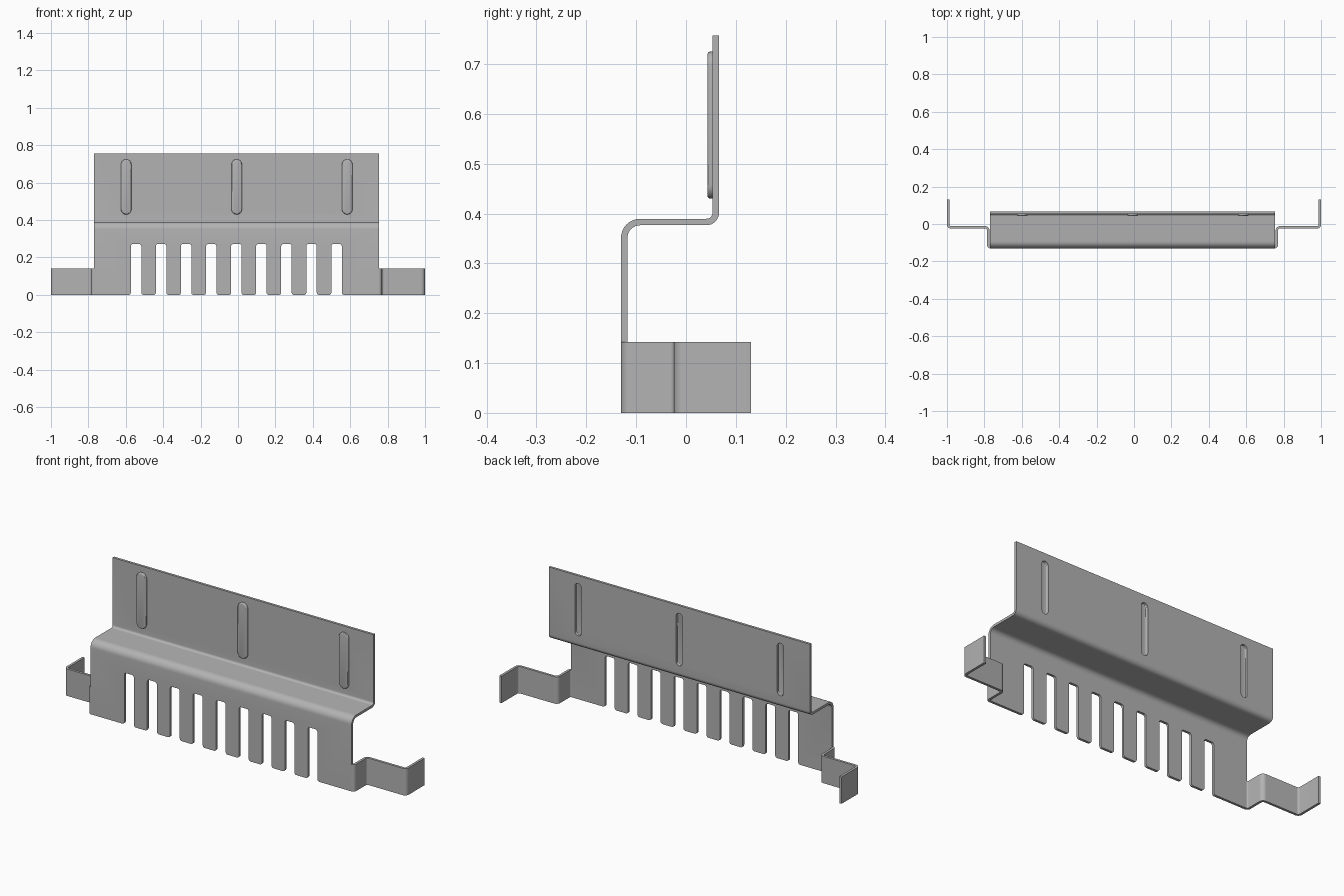
import bpy, bmesh, math
from mathutils import Vector

old = bpy.data.objects.get("Cube")
if old:
    bpy.data.objects.remove(old, do_unlink=True)

T = 0.013                       # sheet thickness
LEFT, RIGHT = -0.77, 0.755      # side edges of the main sheet

steel = bpy.data.materials.new("grey steel")
steel.use_nodes = True
GREY = (0.45, 0.45, 0.45, 1)
steel.diffuse_color = GREY
steel.node_tree.nodes["Principled BSDF"].inputs["Base Color"].default_value = GREY


def sheet_outline(points, radii, steps=8):
    """Closed outline of a bent strip; radii are centreline bend radii."""
    pts = [Vector(p) for p in points]
    path = []
    first = (pts[1] - pts[0]).normalized()
    path.append((pts[0], first))
    for i, r in enumerate(radii, 1):
        a = (pts[i] - pts[i - 1]).normalized()
        b = (pts[i + 1] - pts[i]).normalized()
        turn = math.atan2(a.x * b.y - a.y * b.x, a.dot(b))
        start = pts[i] - a * r * math.tan(abs(turn) / 2)
        side = math.copysign(1, turn)
        centre = start + Vector((-a.y, a.x)) * r * side
        for k in range(steps + 1):
            ang = turn * k / steps
            c, s = math.cos(ang), math.sin(ang)
            d = Vector((a.x * c - a.y * s, a.x * s + a.y * c))
            path.append((centre + Vector((d.y, -d.x)) * r * side, d))
    path.append((pts[-1], (pts[-1] - pts[-2]).normalized()))
    offset = [(p, Vector((-d.y, d.x)) * T / 2) for p, d in path]
    return [p + n for p, n in offset] + [p - n for p, n in reversed(offset)]


def prism(name, outline, place, lo, hi, bevel=0):
    """Extrude an outline from lo to hi; place maps (u, v, depth) to xyz."""
    bm = bmesh.new()
    ends = [[bm.verts.new(place(p[0], p[1], d)) for p in outline] for d in (lo, hi)]
    bm.faces.new(ends[0])
    cap = bm.faces.new(ends[1])
    n = len(outline)
    for i in range(n):
        j = (i + 1) % n
        bm.faces.new((ends[0][i], ends[0][j], ends[1][j], ends[1][i]))
    bmesh.ops.recalc_face_normals(bm, faces=bm.faces)
    if bevel:
        bmesh.ops.bevel(bm, geom=list(cap.edges), offset=bevel, segments=3,
                        profile=0.5, affect='EDGES')
    mesh = bpy.data.meshes.new(name)
    bm.to_mesh(mesh)
    bm.free()
    mesh.materials.append(steel)
    obj = bpy.data.objects.new(name, mesh)
    bpy.context.collection.objects.link(obj)
    return obj


def select_only(obj):
    bpy.ops.object.select_all(action='DESELECT')
    obj.select_set(True)
    bpy.context.view_layer.objects.active = obj


def combine(target, tool, operation):
    mod = target.modifiers.new(operation.title(), 'BOOLEAN')
    mod.operation, mod.object, mod.solver = operation, tool, 'EXACT'
    select_only(target)
    bpy.ops.object.modifier_apply(modifier=mod.name)
    bpy.data.objects.remove(tool, do_unlink=True)


def arc(cx, cz, r, a0, a1, steps=6):
    angles = [math.radians(a0 + (a1 - a0) * k / steps) for k in range(steps + 1)]
    return [(cx + r * math.cos(a), cz + r * math.sin(a)) for a in angles]


def along_x(u, v, d):
    return (d, u, v)


def along_y(u, v, d):
    return (u, d, v)


def along_z(u, v, d):
    return (u, v, d)


# Main sheet: front skirt, shelf and upright back plate
profile = sheet_outline([(-0.124, 0), (-0.124, 0.383), (0.06, 0.383), (0.06, 0.757)],
                        [0.032, 0.019])
bracket = prism("bent_bracket", profile, along_x, LEFT, RIGHT)

# Slots between the comb fingers, with rounded tops and finger tips
HALF, R, TOP = 0.028, 0.012, 0.272
right_side = ([(HALF + R, -0.05)] + arc(HALF + R, R, R, 270, 180)
              + arc(HALF - R, TOP - R, R, 0, 90))
slot = right_side + [(-u, v) for u, v in reversed(right_side)]
for i in range(9):
    x = -0.545 + i * 0.134
    cutter = prism("slot_cutter", [(x + u, v) for u, v in slot], along_y, -0.2, -0.09)
    combine(bracket, cutter, 'DIFFERENCE')


# Pressed ribs: raised on the front, hollow at the back
def capsule(x, half):
    low, high = 0.458, 0.697
    return arc(x, high, half, 0, 180, 12) + arc(x, low, half, 180, 360, 12)


for x in (-0.598, -0.007, 0.584):
    combine(bracket, prism("rib", capsule(x, 0.028), along_y, 0.06, 0.043, 0.006), 'UNION')
    combine(bracket, prism("rib_hollow", capsule(x, 0.019), along_y, 0.08, 0.054, 0.004),
            'DIFFERENCE')

# Stepped mounting arms at both sides
arms = []
for name, edge, s in (("right_arm", LEFT, -1), ("left_arm", RIGHT, 1)):
    leg, end = edge + s * 0.009, s * (1 - T / 2)
    path = [(edge - s * 0.006, -0.124), (leg, -0.124), (leg, -0.018),
            (end, -0.018), (end, 0.13)]
    arms.append(prism(name, sheet_outline(path, [0.013, 0.016, 0.016]), along_z, 0, 0.142))

for obj in [bracket] + arms:
    select_only(obj)
    bpy.ops.object.shade_smooth_by_angle(angle=math.radians(30))
